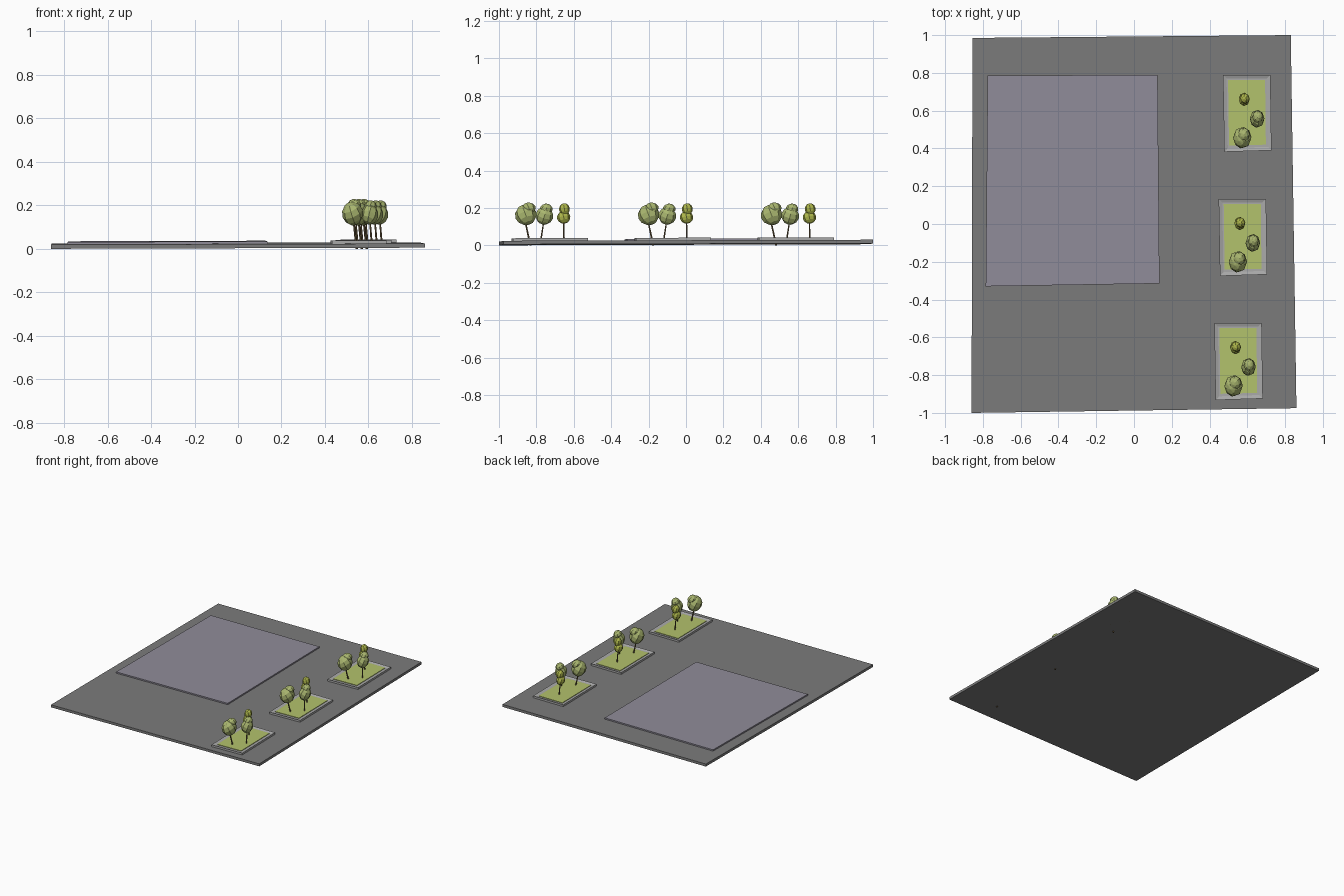
import bpy, bmesh, math
from mathutils import Vector, Matrix

if "Cube" in bpy.data.objects:
    bpy.data.objects.remove(bpy.data.objects["Cube"])


def material(name, rgb):
    m = bpy.data.materials.new(name)
    m.diffuse_color = (*rgb, 1)
    m.use_nodes = True
    m.node_tree.nodes["Principled BSDF"].inputs["Base Color"].default_value = m.diffuse_color
    return m


ASPHALT = material("asphalt", (0.20, 0.20, 0.20))
PAVING = material("paving", (0.28, 0.265, 0.32))
STONE = material("stone", (0.40, 0.40, 0.40))
GRASS = material("grass", (0.45, 0.54, 0.15))
LEAF = material("leaf", (0.40, 0.47, 0.16))
LEAF_BRIGHT = material("leaf_bright", (0.42, 0.47, 0.07))
BARK = material("bark", (0.16, 0.11, 0.05))


def ground_z(x, y):
    # the whole plot slopes very slightly
    return 0.006 + 0.003 * (x + y)


def finish(name, bm, mat):
    bmesh.ops.recalc_face_normals(bm, faces=bm.faces)
    me = bpy.data.meshes.new(name)
    bm.to_mesh(me)
    bm.free()
    me.materials.append(mat)
    ob = bpy.data.objects.new(name, me)
    bpy.context.collection.objects.link(ob)
    return ob


def slab(name, corners, z0, z1, mat, rim=0, depth=0):
    # four-cornered slab, optionally with a raised rim around a sunken top
    bm = bmesh.new()
    low = [bm.verts.new((x, y, ground_z(x, y) + z0)) for x, y in corners]
    top = [bm.verts.new((x, y, ground_z(x, y) + z1)) for x, y in corners]
    bm.faces.new(low[::-1])
    cap = bm.faces.new(top)
    for i in range(4):
        j = (i + 1) % 4
        bm.faces.new((low[i], low[j], top[j], top[i]))
    if rim:
        bm.normal_update()
        bmesh.ops.inset_individual(bm, faces=[cap], thickness=rim)
        bmesh.ops.translate(bm, verts=cap.verts, vec=(0, 0, -depth))
    return finish(name, bm, mat)


def trunk(name, a, b, r):
    a, b = Vector(a), Vector(b)
    d = b - a
    bm = bmesh.new()
    rot = d.to_track_quat('Z', 'Y').to_matrix().to_4x4()
    bmesh.ops.create_cone(bm, cap_ends=True, segments=6, radius1=r, radius2=r * 0.7,
                          depth=d.length, matrix=Matrix.Translation((a + b) / 2) @ rot)
    return finish(name, bm, BARK)


def crown(name, balls, lean, mat):
    # stacked low-poly leaf balls, each (centre, radii)
    bm = bmesh.new()
    for centre, radii in balls:
        m = (Matrix.Translation(centre) @ Matrix.Diagonal((*radii, 1))
             @ Matrix.Rotation(lean, 4, 'X') @ Matrix.Rotation(-lean, 4, 'Y'))
        bmesh.ops.create_uvsphere(bm, u_segments=8, v_segments=6, radius=1, matrix=m)
    return finish(name, bm, mat)


# plot and paved court
slab("ground_slab", [(-0.86, -1.0), (0.86, -0.975), (0.83, 1.0), (-0.855, 0.985)],
     0, 0.019, ASPHALT)
slab("paved_court", [(-0.785, -0.33), (0.135, -0.315), (0.125, 0.79), (-0.775, 0.785)],
     0.015, 0.029, PAVING)

# trees, laid out for the rear planter: foot, fork, leaf balls
TREES = [
    ("broad_tree", (0.592, 0.482, 0.0), (0.578, 0.455, 0.125), 0.006, 0.35, LEAF,
     [((0.573, 0.457, 0.163), (0.049, 0.058, 0.056)),
      ((0.581, 0.474, 0.200), (0.032, 0.037, 0.030))]),
    ("round_tree", (0.662, 0.535, 0.01), (0.653, 0.553, 0.125), 0.005, -0.3, LEAF,
     [((0.652, 0.557, 0.158), (0.039, 0.048, 0.048)),
      ((0.655, 0.567, 0.195), (0.029, 0.034, 0.029))]),
    ("slim_tree", (0.597, 0.662, 0.01), (0.588, 0.660, 0.12), 0.005, 0.2, LEAF_BRIGHT,
     [((0.583, 0.660, 0.150), (0.029, 0.036, 0.034)),
      ((0.587, 0.664, 0.194), (0.026, 0.029, 0.032))]),
]

# three planters, each with a kerb, grass and three trees
for n, (dx, dy) in enumerate([(0, 0), (-0.023, -0.657), (-0.046, -1.314)], 1):
    def moved(pts):
        return [(x + dx, y + dy) for x, y in pts]

    slab(f"planter_kerb_{n}", moved([(0.478, 0.382), (0.728, 0.39), (0.722, 0.79), (0.471, 0.79)]),
         0.015, 0.033, STONE, rim=0.027, depth=0.006)
    slab(f"planter_grass_{n}", moved([(0.503, 0.415), (0.698, 0.42), (0.694, 0.763), (0.498, 0.763)]),
         0.02, 0.031, GRASS)
    off = Vector((dx, dy, 0))
    for name, foot, fork, r, lean, mat, balls in TREES:
        trunk(f"{name}_trunk_{n}", Vector(foot) + off, Vector(fork) + off, r)
        crown(f"{name}_crown_{n}", [(Vector(c) + off, s) for c, s in balls], lean, mat)
